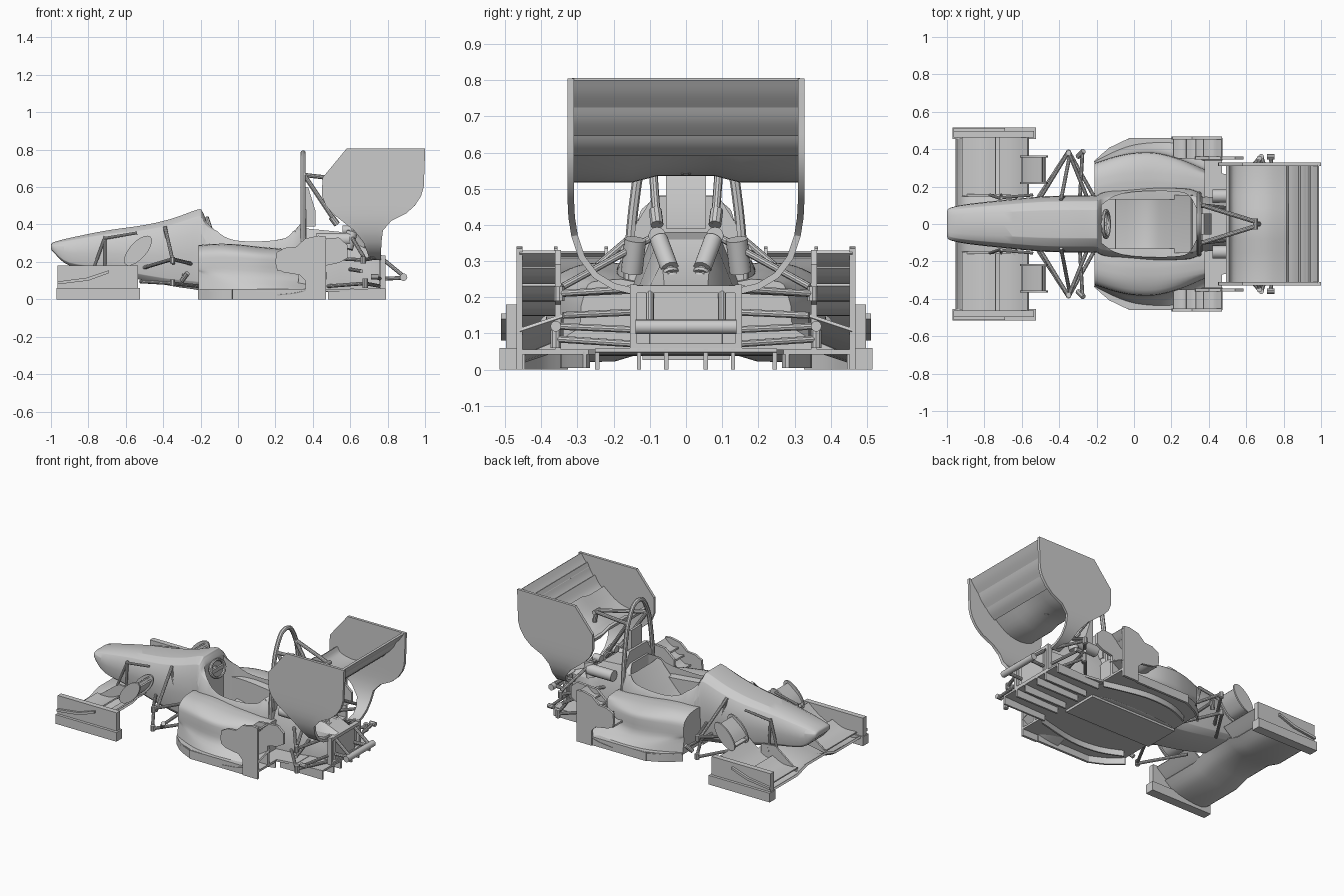
import bpy, bmesh, math
from mathutils import Vector

if "Cube" in bpy.data.objects:
    bpy.data.objects.remove(bpy.data.objects["Cube"])


def make(name, verts, faces, mirror=False, thick=0):
    me = bpy.data.meshes.new(name)
    bm = bmesh.new()
    vs = [bm.verts.new(v) for v in verts]
    for f in faces:
        bm.faces.new([vs[i] for i in f])
    bmesh.ops.recalc_face_normals(bm, faces=bm.faces)
    bm.to_mesh(me)
    bm.free()
    o = bpy.data.objects.new(name, me)
    bpy.context.collection.objects.link(o)
    if thick:
        m = o.modifiers.new("thickness", 'SOLIDIFY')
        m.thickness, m.offset = thick, 0
    if mirror:
        m = o.modifiers.new("mirror", 'MIRROR')
        m.use_axis = (False, True, False)
        m.use_mirror_merge = False
    return o


def spline(pts, n=5):
    p = [Vector(q) for q in pts]
    out = []
    for i in range(len(p) - 1):
        a, b, c, d = p[max(i - 1, 0)], p[i], p[i + 1], p[min(i + 2, len(p) - 1)]
        for k in range(n):
            t = k / n
            out.append(b + (c - a) * (t / 2) + (a * 2 - b * 5 + c * 4 - d) * (t * t / 2)
                       + (b * 3 - a - c * 3 + d) * (t ** 3 / 2))
    return out + [p[-1]]


def grid(name, rows, closed=False, mirror=False, thick=0):
    n = len(rows[0])
    verts = [v for r in rows for v in r]
    faces = [(i * n + j, i * n + (j + 1) % n, (i + 1) * n + (j + 1) % n, (i + 1) * n + j)
             for i in range(len(rows) - 1) for j in range(n if closed else n - 1)]
    if closed:
        faces += [tuple(range(n)), tuple(range(len(verts) - n, len(verts)))]
    return make(name, verts, faces, mirror, thick)


def prism(name, pts, lo, hi, axis='y', mirror=False):
    put = (lambda p, h: (p[0], h, p[1])) if axis == 'y' else (lambda p, h: (p[0], p[1], h))
    return grid(name, [[put(p, h) for p in pts] for h in (lo, hi)], True, mirror)


def box(name, x, y, z, mirror=False):
    return prism(name, [(x[0], z[0]), (x[1], z[0]), (x[1], z[1]), (x[0], z[1])], *y, mirror=mirror)


def foil(name, pts, ys, t=.012, mirror=False):
    return grid(name, [[(p[0], y, p[1] + dz) for p in spline(pts, 4)] for y, dz in ys],
                mirror=mirror, thick=t)


def rods(name, pairs, r=.008, mirror=True, sides=10):
    verts, faces = [], []
    for a, b in pairs:
        a, b = Vector(a), Vector(b)
        q = (b - a).to_track_quat('Z', 'Y')
        s = len(verts)
        for c in (a, b):
            verts += [c + q @ Vector((r * math.cos(k * math.tau / sides), r * math.sin(k * math.tau / sides), 0))
                      for k in range(sides)]
        faces += [(s + k, s + (k + 1) % sides, s + sides + (k + 1) % sides, s + sides + k) for k in range(sides)]
        faces += [tuple(range(s, s + sides)), tuple(range(s + sides, s + 2 * sides))]
    return make(name, verts, faces, mirror)


# nose and tub: x, half width, bottom, top
secs = [(-1, .065, .27, .292), (-.985, .085, .25, .305), (-.9, .105, .18, .328), (-.7, .128, .145, .368),
        (-.5, .147, .1, .397), (-.35, .152, .07, .432), (-.215, .153, .05, .48), (-.19, .16, .04, .468),
        (-.165, .172, .04, .425), (-.1, .184, .04, .392), (.05, .197, .04, .378), (.2, .197, .04, .382),
        (.3, .19, .04, .395), (.36, .165, .04, .405)]
shape = [(0, 0), (.75, 0), (.95, .1), (1, .45), (.97, .7), (.8, .91), (.5, 1), (0, 1)]
ring = shape + [(-y, z) for y, z in shape[-2:0:-1]]
tub = grid("tub", [[(x, y * w, b + z * (t - b)) for y, z in ring] for x, w, b, t in spline(secs, 4)], True)
bevel = tub.modifiers.new("soft_edges", 'BEVEL')
bevel.width, bevel.segments, bevel.limit_method, bevel.angle_limit = .008, 2, 'ANGLE', math.radians(28)

# cockpit opening
side = spline([(-.175, .1), (-.1, .15), (.02, .174), (.2, .174), (.29, .155), (.335, .08)], 4)
cutter = prism("cockpit_cutter", [tuple(p) for p in side] + [(p[0], -p[1]) for p in reversed(side)], .1, .7, 'z')
cutter.hide_render = True
m = tub.modifiers.new("cockpit", 'BOOLEAN')
m.operation, m.object, m.solver = 'DIFFERENCE', cutter, 'EXACT'

# seat and steering wheel
foil("seat", [(-.1, .15), (.03, .13), (.12, .16), (.22, .26), (.31, .36)], [(-.155, 0), (-.09, -.01), (.09, -.01), (.155, 0)])
bpy.ops.mesh.primitive_torus_add(location=(-.15, 0, .385), rotation=(0, math.radians(72), 0),
                                 major_radius=.07, minor_radius=.011, major_segments=28, minor_segments=8)
wheel = bpy.context.object
wheel.name = "steering_wheel"
wheel.scale = (.75, 1, 1)
rods("steering_column", [((-.15, 0, .385), (-.3, 0, .35))], .014, False)
box("wheel_spoke", (-.156, -.144), (-.068, .068), (.37, .395))

# sidepods: x, top edge y, bulge y, top z, flare z, foot y
pods = [(-.21, .26, .325, .29, .14, .335), (-.1, .29, .36, .297, .11, .39), (0, .3, .38, .293, .085, .425),
        (.12, .3, .38, .28, .07, .44), (.25, .285, .345, .268, .06, .44), (.38, .26, .29, .25, .055, .43)]
rings = []
for x, yt, ym, zt, zf, yf in spline(pods, 5):
    skin = spline([(yt - .08, zt), (yt, zt - .008), (ym - .012, zt * .86), (ym, zt * .7),
                   (ym + .1 * (yf - ym), zt * .35 + zf * .4), (yf - .015, zf), (yf, .05)], 3)
    rings.append([(x, .13, .05), (x, .13, zt - .01)] + [(x, *p) for p in skin])
grid("sidepod", rings, True, True)

# floor, keel, skirts and diffuser
edge = [(-.21, .34), (-.13, .41), (-.03, .45), (.1, .46), (.47, .46), (.47, .27), (.6, .25)]
prism("floor", edge + [(x, -y) for x, y in reversed(edge)], .042, .056, 'z')
box("keel", (-.21, .42), (-.12, .12), (.026, .05))
box("floor_skirt", (-.03, .36), (.445, .46), (0, .055), True)
skirt = spline([(-.21, .33), (-.13, .4), (-.03, .45)], 4)
grid("floor_skirt_front", [[(p[0], p[1], z) for p in skirt] for z in (0, .05)], mirror=True, thick=.012)
vane = spline([(-.15, .27), (0, .33), (.2, .34), (.47, .28)], 5)
grid("tunnel_vane", [[(p[0], p[1], z) for p in vane] for z in (.005, .05)], mirror=True, thick=.01)
foil("diffuser", [(.45, .044), (.6, .047), (.79, .054)], [(-.25, 0), (.25, 0)], .012)
for i, y in enumerate((.055, .13, .245)):
    prism(f"diffuser_fence_{i}", [(.48, 0), (.79, 0), (.79, .058), (.48, .05)], y - .006, y + .006, mirror=True)

# front wing
foil("front_wing_main", [(-.95, .055), (-.9, .03), (-.8, .035), (-.7, .06), (-.63, .11)],
     [(-.465, 0), (-.2, 0), (-.1, .03), (.1, .03), (.2, 0), (.465, 0)], .014)
foil("front_wing_flap", [(-.72, .075), (-.64, .115), (-.565, .175)], [(.15, 0), (.465, 0)], .01, True)
foil("front_wing_upper_flap", [(-.92, .075), (-.82, .075), (-.74, .11)], [(.15, 0), (.465, 0)], .008, True)
box("front_endplate", (-.965, -.535), (.462, .497), (0, .18), True)
box("front_endplate_foot", (-.97, -.525), (.455, .515), (0, .06), True)
prism("front_endplate_strake", [(-.965, .08), (-.8, .1), (-.69, .14), (-.69, .155), (-.81, .115), (-.965, .095)],
      .495, .512, mirror=True)
prism("wing_pylon", [(-.93, .05), (-.66, .1), (-.66, .17), (-.76, .18)], .148, .16, mirror=True)
rods("nose_struts", [((-.71, .135, .335), (-.77, .155, .17)), ((-.71, .135, .335), (-.71, .155, .13)),
                     ((-.72, .14, .325), (-.54, .155, .355))])

# brake duct flicks behind the front wing
oval = []
for k in range(20):
    a, t = k * math.tau / 20, math.radians(48)
    u, v = .1 * math.cos(a), .045 * math.sin(a)
    oval.append((-.535 + u * math.cos(t) - v * math.sin(t), .26 + u * math.sin(t) + v * math.cos(t)))
for i, y in enumerate((.215, .355)):
    prism(f"flick_plate_{i}", oval, y, y + .01, mirror=True)
foil("flick_lower", [(-.6, .2), (-.55, .21), (-.5, .26), (-.475, .31)], [(.215, 0), (.36, 0)], .01, True)
foil("flick_upper", [(-.595, .225), (-.56, .27), (-.49, .325)], [(.215, 0), (.36, 0)], .008, True)

# front suspension
hub, low = (-.35, .385, .215), (-.35, .39, .085)
rods("front_arms", [(hub, (-.5, .14, .17)), (hub, (-.25, .14, .19)), (low, (-.52, .13, .095)), (low, (-.21, .14, .07)),
                    ((-.275, .39, .13), (-.29, .13, .13)), ((-.39, .13, .385), (-.345, .36, .19)),
                    ((-.39, .14, .375), (-.35, .14, .21))], .01)
rods("front_joints", [((-.35, .38, .19), (-.35, .38, .225)), ((-.35, .385, .07), (-.35, .385, .105)),
                      ((-.3, .36, .1), (-.27, .39, .14))], .014)

# side cascade behind each sidepod
prism("cascade_outer_plate", [(.2, .2), (.205, .25), (.25, .275), (.31, .28), (.36, .325), (.43, .34), (.47, .335), (.47, 0),
                              (.36, .0), (.36, .1), (.33, .13), (.24, .145), (.205, .165)], .452, .468, mirror=True)
prism("cascade_inner_plate", [(.32, .05), (.33, .26), (.4, .32), (.54, .33), (.585, .29), (.585, .22), (.54, .195), (.47, .18),
                              (.47, .05)], .345, .362, mirror=True)
for i, (x, z) in enumerate(((.21, .16), (.28, .2), (.33, .25), (.37, .29))):
    foil(f"cascade_flap_{i}", [(x, z), (x + .05, z - .005), (x + .1, z + .035)], [(.35, 0), (.46, 0)], .01, True)
foil("cascade_ramp", [(.21, .05), (.35, .07), (.47, .14)], [(.34, .01), (.4, -.01), (.46, -.03)], .01, True)

# roll hoop, braces and headrest
hoop = spline([(.348, .165, .1), (.348, .152, .38), (.348, .122, .6), (.348, .095, .69), (.348, .05, .765), (.348, 0, .783)], 4)
cu = bpy.data.curves.new("main_hoop", 'CURVE')
cu.dimensions, cu.bevel_depth, cu.bevel_resolution, cu.use_fill_caps = '3D', .014, 2, True
path = hoop + [Vector((p.x, -p.y, p.z)) for p in hoop[-2::-1]]
s = cu.splines.new('POLY')
s.points.add(len(path) - 1)
for q, p in zip(s.points, path):
    q.co = (*p, 1)
bpy.context.collection.objects.link(bpy.data.objects.new("main_hoop", cu))
rods("hoop_braces", [((.35, .1, .67), (.53, .08, .4)), ((.35, .105, .665), (.65, .012, .63))], .012)
rods("hoop_brace_feet", [((.5, .085, .44), (.53, .08, .4))], .018)
rods("wing_mount", [((.65, -.03, .63), (.65, .03, .63)), ((.65, 0, .63), (.67, 0, .54))], .014, False)
prism("headrest", [(.36, .39), (.415, .39), (.415, .47), (.375, .6), (.36, .6)], -.055, .055)
grid("headrest_panel", [[(x, y, z) for y, z in ((-.15, .3), (.15, .3), (.14, .4), (.09, .48), (-.09, .48), (-.14, .4))]
                        for x in (.345, .365)], True)

# engine and gearbox
grid("engine", [[(x, y * w, z) for y, z in ((-1, .055), (1, .055), (1, .23), (.6, h), (-.6, h), (-1, .23))]
                for x, w, h in ((.35, .15, .38), (.55, .13, .36), (.62, .11, .3), (.78, .1, .23))], True)
rods("exhaust_cans", [((.42, .15, .32), (.6, .15, .32))], .035, sides=16)
rods("side_coolers", [((.585, .15, .27), (.61, .14, .36))], .03, sides=16)

# rear frame and jacking bar
box("rear_frame_side", (.76, .788), (.135, .155), (.055, .235), True)
for i, z in enumerate((.06, .22)):
    box(f"rear_frame_rail_{i}", (.76, .788), (-.155, .155), (z - .008, z + .012))
box("rear_panel", (.755, .768), (-.14, .14), (.06, .22))
rods("jack_struts", [((.78, .1, .21), (.89, .1, .12)), ((.78, .1, .11), (.89, .1, .115))], .011)
rods("jack_bar", [((.885, -.14, .118), (.885, .14, .118))], .02, False, 16)

# rear suspension
up, lo = (.67, .355, .21), (.68, .365, .085)
rods("rear_arms", [(up, (.5, .13, .22)), (up, (.75, .12, .225)), (lo, (.48, .13, .07)), (lo, (.76, .13, .07)),
                   ((.73, .36, .12), (.76, .13, .11)), ((.67, .34, .23), (.585, .085, .37)),
                   ((.6, .12, .16), (.66, .34, .15))], .01)
rods("rear_joints", [((.67, .35, .19), (.67, .35, .23)), ((.68, .36, .06), (.68, .36, .11)), ((.71, .36, .12), (.75, .36, .12))], .015)
rods("rocker", [((.56, .08, .37), (.61, .08, .37))], .024, sides=16)
rods("damper_body", [((.6, .075, .36), (.665, .045, .28))], .025, sides=16)
rods("damper_rod", [((.66, .046, .285), (.7, .035, .23))], .012)
for i in range(3):
    t = .2 + .3 * i
    p = Vector((.665 + .035 * t, .045 - .01 * t, .28 - .05 * t))
    rods(f"damper_ring_{i}", [(p, p + Vector((.006, -.002, -.008)))], .023, sides=16)

# rear wing endplates, curling in at the bottom: y, z, front x, back x
rows = [(.319, .805, .58, 1), (.319, .72, .51, .998), (.319, .65, .452, .995), (.319, .6, .45, .993), (.319, .55, .45, .978),
        (.319, .5, .47, .945), (.318, .46, .505, .9), (.316, .42, .555, .82), (.308, .37, .62, .775), (.288, .31, .67, .767),
        (.25, .26, .69, .765), (.2, .23, .7, .765), (.15, .218, .7, .765)]
grid("rear_endplate", [[(f + (b - f) * k / 4, y, z) for k in range(5)] for y, z, f, b in rows], mirror=True, thick=.018)

# rear wing elements
foil("rear_wing_main", [(.5, .585), (.53, .545), (.62, .525), (.72, .55), (.82, .625)],
     [(-.315, 0), (-.15, 0), (-.08, .018), (.08, .018), (.15, 0), (.315, 0)], .016)
for i, pts in enumerate(([(.805, .595), (.85, .63), (.885, .685)], [(.87, .65), (.91, .695), (.94, .755)],
                         [(.925, .725), (.96, .765), (.985, .803)])):
    foil(f"rear_wing_flap_{i}", pts, [(-.315, 0), (.315, 0)], .012)

# bake modifiers and smooth the shading
bpy.ops.object.select_all(action='DESELECT')
for o in bpy.context.scene.objects:
    o.select_set(o != cutter)
bpy.context.view_layer.objects.active = tub
bpy.ops.object.convert(target='MESH')
bpy.ops.object.shade_smooth_by_angle(angle=math.radians(32))
bpy.data.objects.remove(cutter)
